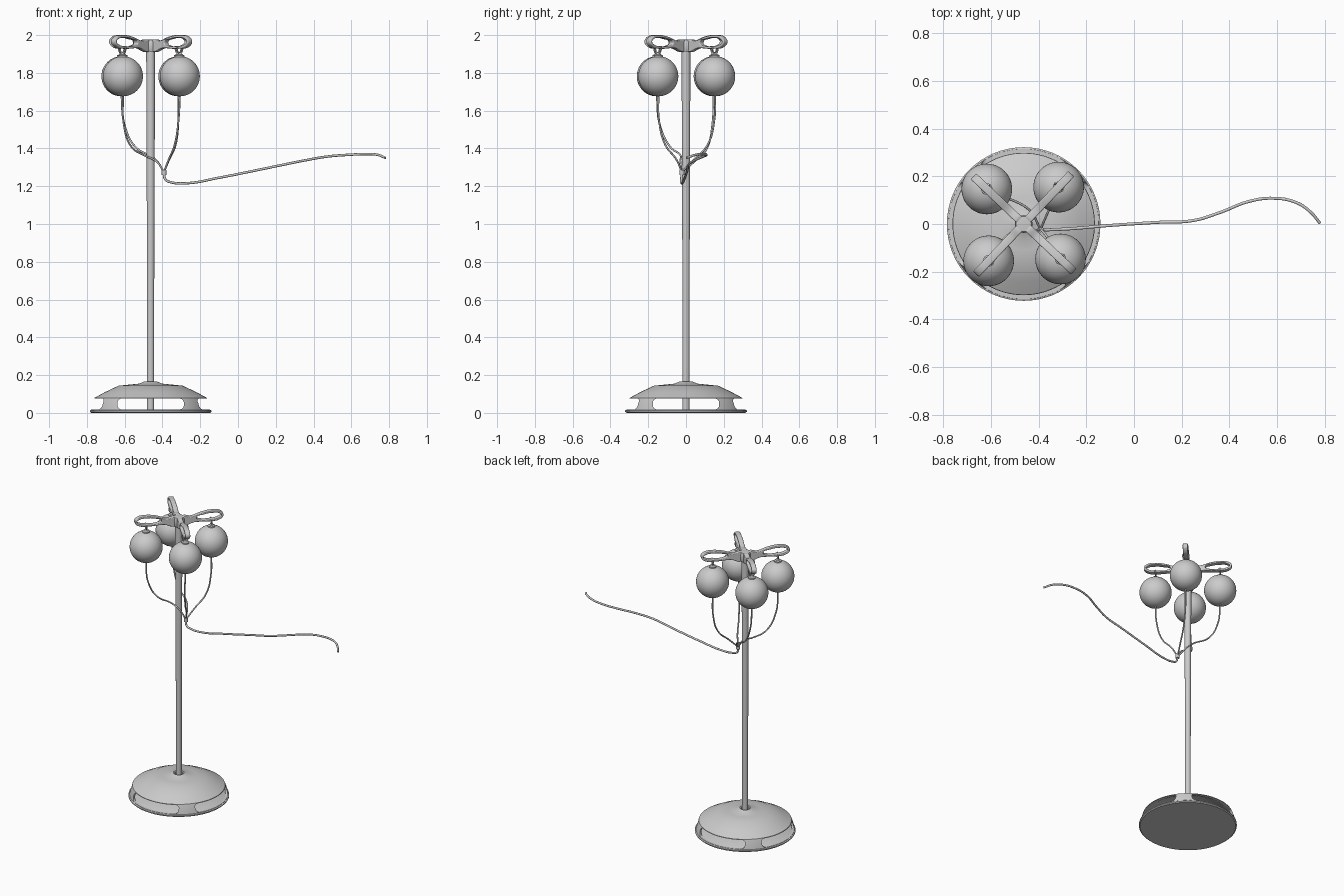
import bpy, bmesh, math
from mathutils import Vector, Matrix

if "Cube" in bpy.data.objects:
    bpy.data.objects.remove(bpy.data.objects["Cube"])

CX = -0.4625                                   # pole axis
ANGLES = [math.radians(46.5 + 90 * k) for k in range(4)]


def smooth(ob, deg=35):
    bpy.ops.object.select_all(action='DESELECT')
    ob.select_set(True)
    bpy.context.view_layer.objects.active = ob
    bpy.ops.object.shade_smooth_by_angle(angle=math.radians(deg))
    return ob


def add_mesh(name, bm, loc=(0, 0, 0), deg=35):
    bmesh.ops.remove_doubles(bm, verts=bm.verts, dist=1e-5)
    bmesh.ops.recalc_face_normals(bm, faces=bm.faces)
    me = bpy.data.meshes.new(name)
    bm.to_mesh(me)
    bm.free()
    ob = bpy.data.objects.new(name, me)
    bpy.context.collection.objects.link(ob)
    ob.location = loc
    return smooth(ob, deg)


def lathe(name, prof, loc, closed=False, steps=64, deg=35):
    """Revolve an (r, z) profile about the vertical axis."""
    bm = bmesh.new()
    vs = [bm.verts.new((r, 0, z)) for r, z in prof]
    es = [bm.edges.new(p) for p in zip(vs, vs[1:])]
    if closed:
        es.append(bm.edges.new((vs[-1], vs[0])))
    bmesh.ops.spin(bm, geom=vs + es, cent=(0, 0, 0), axis=(0, 0, 1),
                   angle=math.tau, steps=steps)
    return add_mesh(name, bm, loc, deg)


def cable(name, pts, r):
    cu = bpy.data.curves.new(name, 'CURVE')
    cu.dimensions = '3D'
    cu.bevel_depth, cu.bevel_resolution, cu.resolution_u = r, 3, 10
    cu.use_fill_caps = True
    sp = cu.splines.new('BEZIER')
    sp.bezier_points.add(len(pts) - 1)
    for bp, p in zip(sp.bezier_points, pts):
        bp.co = p
        bp.handle_left_type = bp.handle_right_type = 'AUTO'
    ob = bpy.data.objects.new(name, cu)
    bpy.context.collection.objects.link(ob)
    return ob


# base: floor plate and hollow dome
lathe("base_plate", [(0, 0), (0.315, 0), (0.322, 0.006), (0.322, 0.012), (0.316, 0.016), (0, 0.016)],
      (CX, 0, 0))
dome = lathe("base_dome", [(0.316, 0.012), (0.308, 0.05), (0.297, 0.08), (0.242, 0.11), (0.17, 0.144),
                           (0.11, 0.15), (0.06, 0.155), (0.035, 0.166), (0.027, 0.162), (0.027, 0.145),
                           (0.10, 0.138), (0.165, 0.132), (0.235, 0.098), (0.284, 0.072),
                           (0.294, 0.045), (0.30, 0.012)], (CX, 0, 0), closed=True, steps=96)

# four rounded windows cut through the dome skirt
for i in range(2):
    bm = bmesh.new()
    bmesh.ops.create_cube(bm, size=1, matrix=Matrix.Diagonal((0.352, 0.9, 0.058, 1)))
    long_edges = [e for e in bm.edges if abs(e.verts[0].co.y - e.verts[1].co.y) > 0.5]
    bmesh.ops.bevel(bm, geom=long_edges, offset=0.024, segments=6, profile=0.5, affect='EDGES')
    cutter = add_mesh("window_cutter", bm, (CX, 0, 0.047))
    cutter.rotation_euler.z = i * math.pi / 2
    cutter.hide_render = True
    mod = dome.modifiers.new("window", 'BOOLEAN')
    mod.operation, mod.solver, mod.object = 'DIFFERENCE', 'EXACT', cutter
    bpy.context.view_layer.objects.active = dome
    bpy.ops.object.modifier_apply(modifier=mod.name)
    bpy.data.objects.remove(cutter)
smooth(dome)

# pole, slightly wider towards the top, and the hub
lathe("pole", [(0, 0.016), (0.019, 0.016), (0.019, 0.68), (0.0235, 1.93), (0, 1.93)], (CX, 0, 0), steps=32)
lathe("hub", [(0, 1.912), (0.034, 1.912), (0.037, 1.918), (0.037, 1.965), (0.032, 1.975), (0, 1.978)],
      (CX, 0, 0), steps=32)

# loop shaped arms: flat outline with an eye, rounded edges
OUTER = [(0.02, 0.972), (0.08, 0.97), (0.15, 0.991), (0.22, 1.0), (0.272, 0.99), (0.29, 0.965),
         (0.268, 0.938), (0.20, 0.928), (0.10, 0.931), (0.02, 0.918)]
EYE = [(0.115, 0.96), (0.16, 0.98), (0.22, 0.986), (0.26, 0.98), (0.275, 0.965), (0.255, 0.949),
       (0.20, 0.941), (0.14, 0.944)]
cu = bpy.data.curves.new("arm", 'CURVE')
cu.dimensions, cu.fill_mode = '2D', 'BOTH'
cu.extrude, cu.bevel_depth, cu.offset, cu.bevel_resolution, cu.resolution_u = 0.012, 0.005, -0.005, 3, 6
for loop in (OUTER, EYE):
    sp = cu.splines.new('BEZIER')
    sp.bezier_points.add(len(loop) - 1)
    sp.use_cyclic_u = True
    for bp, (s, z) in zip(sp.bezier_points, loop):
        bp.co = (s, z + 1, 0)
        bp.handle_left_type = bp.handle_right_type = 'AUTO'
for a in ANGLES:
    ob = bpy.data.objects.new("arm", cu)
    bpy.context.collection.objects.link(ob)
    ob.location = (CX, 0, 0)
    ob.rotation_euler = (math.pi / 2, 0, a)

# globes with cap and wire clip hooked over the lower rim of the loop
KNOT = Vector((-0.392, -0.022, 1.275))
VIA = [  # cable way points below each globe
    [(-0.316, 0.15, 1.55), (-0.33, 0.115, 1.42), (-0.365, 0.04, 1.34)],
    [(-0.602, 0.14, 1.53), (-0.545, 0.115, 1.41), (-0.44, 0.06, 1.345)],
    [(-0.605, -0.14, 1.53), (-0.565, -0.085, 1.41), (-0.50, -0.03, 1.365), (-0.43, -0.03, 1.33)],
    [(-0.315, -0.143, 1.55), (-0.335, -0.11, 1.42), (-0.367, -0.05, 1.34)],
]
for a, via in zip(ANGLES, VIA):
    gx, gy = CX + 0.213 * math.cos(a), 0.213 * math.sin(a)
    bpy.ops.mesh.primitive_uv_sphere_add(segments=48, ring_count=24, radius=0.106, location=(gx, gy, 1.782))
    globe = bpy.context.object
    globe.name = "globe"
    smooth(globe, 60)
    lathe("globe_cap", [(0, 1.882), (0.024, 1.882), (0.024, 1.893), (0.014, 1.897), (0.009, 1.905), (0, 1.907)],
          (gx, gy, 0), steps=24)
    n = Vector((-math.sin(a), math.cos(a), 0))
    clip = [(-0.021, 1.942), (-0.02, 1.922), (-0.008, 1.905), (0.008, 1.905), (0.02, 1.922), (0.021, 1.942)]
    cable("globe_clip", [Vector((gx, gy, z)) + n * t for t, z in clip], 0.004)
    cable("globe_cable", [(gx, gy, 1.68)] + via + [KNOT], 0.005)

# sleeve joining the four cables, and the long supply cable
lathe("cable_sleeve", [(0, -0.015), (0.013, -0.015), (0.013, 0.012), (0, 0.012)], KNOT, steps=20)
cable("supply_cable", [KNOT, (-0.384, -0.025, 1.235), (-0.35, -0.024, 1.22), (-0.27, -0.02, 1.216),
                       (-0.1, -0.006, 1.245), (0.1, 0.007, 1.285), (0.25, 0.015, 1.316),
                       (0.36, 0.048, 1.338), (0.48, 0.094, 1.358), (0.58, 0.108, 1.366),
                       (0.68, 0.09, 1.37), (0.74, 0.05, 1.366), (0.78, 0.003, 1.35)], 0.0065)
